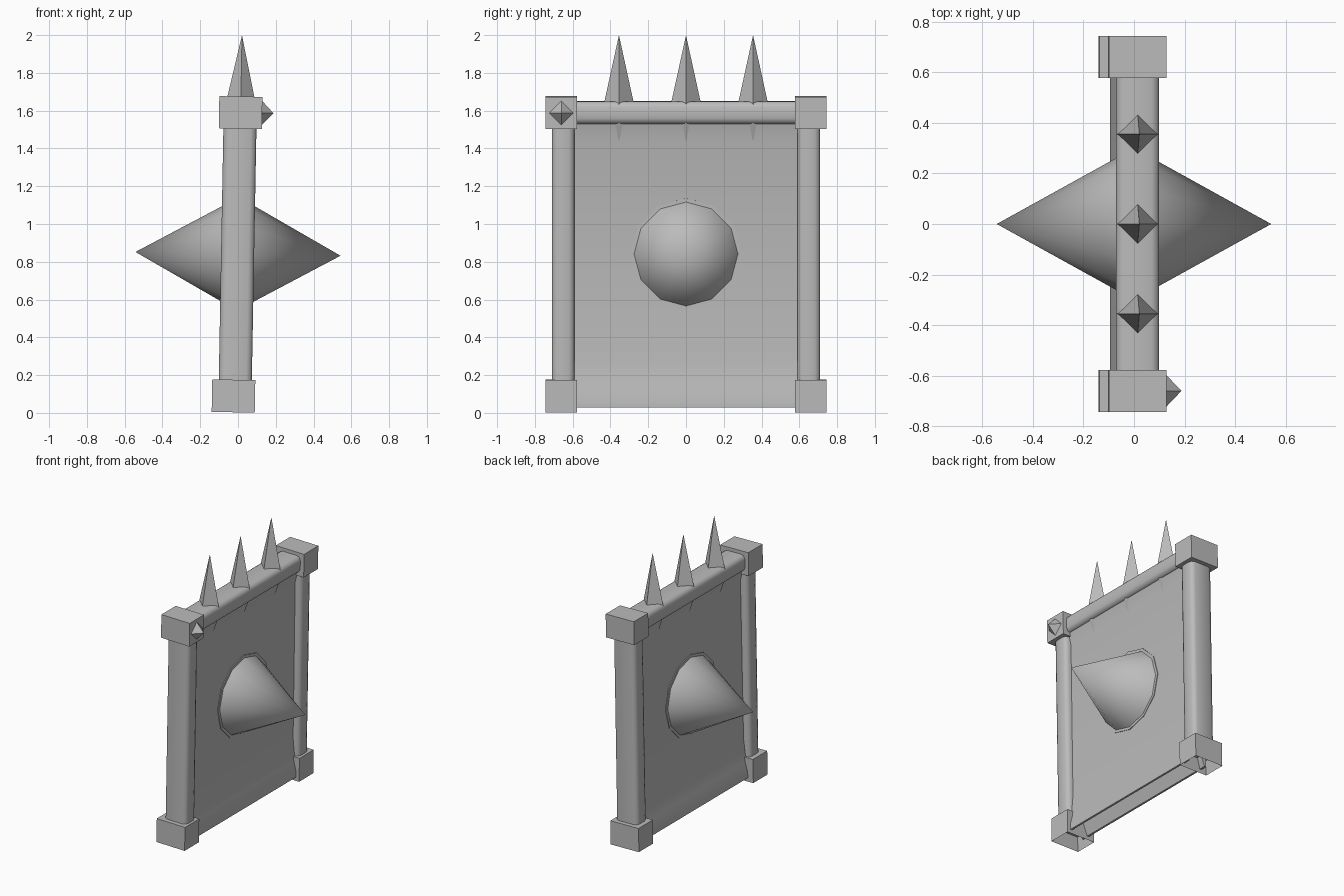
import bpy, bmesh, math
from mathutils import Matrix, Vector

old = bpy.data.objects.get("Cube")
if old:
    bpy.data.objects.remove(old, do_unlink=True)

grey = bpy.data.materials.new("stone_grey")
grey.use_nodes = True
grey.diffuse_color = (0.5, 0.5, 0.5, 1)
grey.node_tree.nodes["Principled BSDF"].inputs["Base Color"].default_value = (0.5, 0.5, 0.5, 1)

# The whole gate leans slightly about its centre
PIVOT = Vector((0, 0, 0.845))
LEAN = (Matrix.Translation(PIVOT) @ Matrix.Rotation(math.radians(1.05), 4, 'Y')
        @ Matrix.Translation(-PIVOT))


def finish(name, bm, angle=60):
    bmesh.ops.recalc_face_normals(bm, faces=bm.faces)
    bm.transform(LEAN)
    mesh = bpy.data.meshes.new(name)
    bm.to_mesh(mesh)
    bm.free()
    mesh.materials.append(grey)
    ob = bpy.data.objects.new(name, mesh)
    bpy.context.collection.objects.link(ob)
    bpy.ops.object.select_all(action='DESELECT')
    ob.select_set(True)
    bpy.context.view_layer.objects.active = ob
    bpy.ops.object.shade_smooth_by_angle(angle=math.radians(angle))


def box(name, centre, size, round_axis=None, hollow=False):
    bm = bmesh.new()
    bmesh.ops.create_cube(bm, size=1)
    bm.transform(Matrix.Translation(centre) @ Matrix.Diagonal((*size, 1)))
    if round_axis is not None:
        # round only the edges running along the bar
        edges = [e for e in bm.edges
                 if abs((e.verts[0].co - e.verts[1].co)[round_axis]) > 0.5]
        bmesh.ops.bevel(bm, geom=edges, offset=0.03, segments=2, profile=0.5, affect='EDGES')
    if hollow:
        bottom = min(bm.faces, key=lambda f: f.calc_center_median().z)
        bmesh.ops.inset_individual(bm, faces=[bottom], thickness=0.02)
        bmesh.ops.translate(bm, verts=bottom.verts, vec=(0, 0, 0.1))
    finish(name, bm)


def cone(name, base, axis, radius, height, sides, squash=1):
    """Closed cone from a base centre along an axis; squash narrows it in x."""
    bm = bmesh.new()
    bmesh.ops.create_cone(bm, cap_ends=True, segments=sides, radius1=radius,
                          radius2=0, depth=height)
    turn = Vector((0, 0, 1)).rotation_difference(Vector(axis)).to_matrix().to_4x4()
    bm.transform(Matrix.Translation(base) @ Matrix.Diagonal((squash, 1, 1, 1)) @ turn
                 @ Matrix.Translation((0, 0, height / 2)))
    finish(name, bm)


def extrude_profile(name, points, y_half):
    bm = bmesh.new()
    face = bm.faces.new([bm.verts.new((x, -y_half, z)) for x, z in points])
    new = bmesh.ops.extrude_face_region(bm, geom=[face], use_keep_orig=True)["geom"]
    verts = [v for v in new if isinstance(v, bmesh.types.BMVert)]
    bmesh.ops.translate(bm, verts=verts, vec=(0, 2 * y_half, 0))
    finish(name, bm, 40)


# Posts and their corner blocks
for side, label in ((-1, "front"), (1, "back")):
    box(label + "_post", (-0.002, side * 0.65, 0.85), (0.175, 0.12, 1.5), round_axis=2)
    box(label + "_top_block", (0, side * 0.66, 1.59), (0.228, 0.165, 0.17))
    box(label + "_bottom_block", (-0.01, side * 0.66, 0.089), (0.228, 0.165, 0.172), hollow=True)

# Rail across the top
box("top_rail", (0, 0, 1.59), (0.17, 1.3, 0.12), round_axis=1)

# Panel, swelling into a hollow foot at the bottom and a lip under the rail
right_side = [(0.02, 0.15), (0.065, 0.03), (0.08, 0.03), (0.08, 0.07), (0.06, 0.14),
              (0.042, 0.3), (0.038, 1.45), (0.06, 1.54)]
extrude_profile("panel", right_side + [(-x, z) for x, z in reversed(right_side)], 0.63)

# Large stud on each face of the panel, rising from a low rim
for side, label in ((1, "left"), (-1, "right")):
    cone(label + "_stud", (0, 0, 0.842), (side, 0, 0), 0.3, 0.543, 12)
rim = bmesh.new()
bmesh.ops.create_cone(rim, cap_ends=True, segments=12, radius1=0.295, radius2=0.295, depth=0.09)
rim.transform(Matrix.Translation((0, 0, 0.842)) @ Matrix.Rotation(math.pi / 2, 4, 'Y'))
finish("stud_rim", rim, 30)

# Spikes on the top rail, each with a tooth pointing down below it
for i, y in enumerate((-0.355, 0, 0.355), 1):
    cone("top_spike_%d" % i, (0, y, 1.63), (0, 0, 1), 0.081, 0.37, 4)
    cone("tooth_%d" % i, (0, y, 1.57), (0, 0, -1), 0.14, 0.24, 4, squash=0.58)

# Small stud on one corner block
cone("block_stud", (0.112, -0.66, 1.59), (1, 0, 0), 0.065, 0.062, 4)
